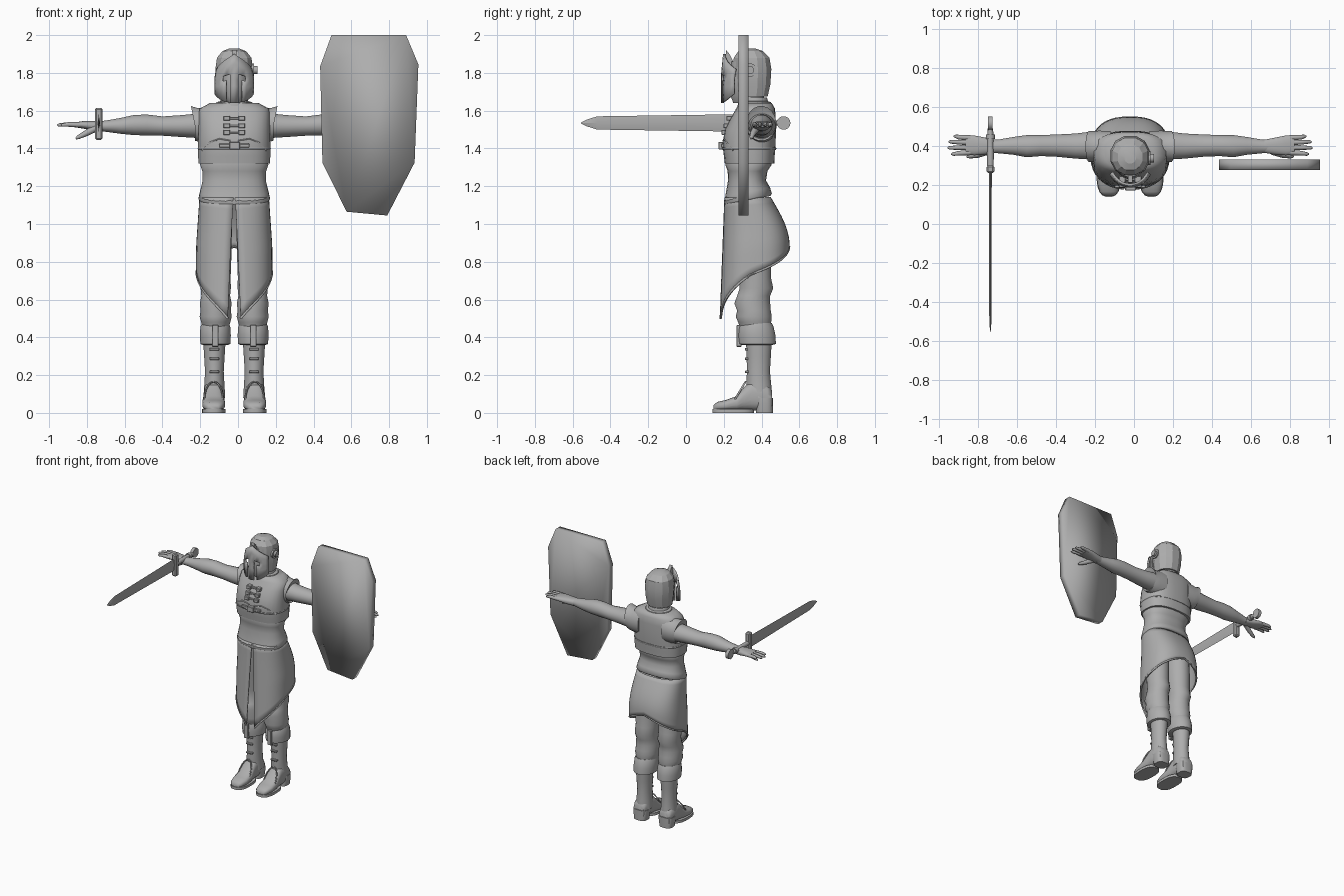
import bpy, bmesh, math
from math import sin, cos, pi, radians
from mathutils import Vector

if "Cube" in bpy.data.objects:
    bpy.data.objects.remove(bpy.data.objects["Cube"])

CX = -0.02                      # body's mirror plane
SIDES = (("right", -1), ("left", 1))

grey = bpy.data.materials.new("plain grey")
grey.use_nodes = True
grey.diffuse_color = (0.42, 0.42, 0.42, 1)
grey.node_tree.nodes["Principled BSDF"].inputs["Base Color"].default_value = grey.diffuse_color


def finish(name, bm, smooth=40, thick=0):
    bmesh.ops.recalc_face_normals(bm, faces=bm.faces)
    me = bpy.data.meshes.new(name)
    bm.to_mesh(me)
    bm.free()
    ob = bpy.data.objects.new(name, me)
    bpy.context.collection.objects.link(ob)
    me.materials.append(grey)
    if thick:
        mod = ob.modifiers.new("thickness", "SOLIDIFY")
        mod.thickness, mod.offset = thick, 0
    bpy.ops.object.select_all(action="DESELECT")
    ob.select_set(True)
    bpy.context.view_layer.objects.active = ob
    bpy.ops.object.shade_smooth_by_angle(angle=radians(smooth))


def skin(bm, rings, closed=True, skip=()):
    rows = [[bm.verts.new(p) for p in r] for r in rings]
    n = len(rows[0])
    for i, (a, b) in enumerate(zip(rows, rows[1:])):
        for j in range(n if closed else n - 1):
            if (i, j) not in skip:
                k = (j + 1) % n
                bm.faces.new((a[j], a[k], b[k], b[j]))
    if closed:
        bm.faces.new(rows[0])
        bm.faces.new(rows[-1])


def loft(name, axis, sections, n=20, p=2, smooth=40, bend=None):
    """Sections: position on axis, then min and max along each other axis."""
    rings = []
    for t, u0, u1, v0, v1 in sections:
        ring = []
        for k in range(n):
            a = 2 * pi * (k + 0.5) / n
            c, s = (math.copysign(abs(q) ** (2 / p), q) for q in (cos(a), sin(a)))
            co = [(u0 + u1) / 2 + c * (u1 - u0) / 2, (v0 + v1) / 2 + s * (v1 - v0) / 2]
            co.insert("xyz".index(axis), t)
            ring.append(bend(co) if bend else co)
        rings.append(ring)
    bm = bmesh.new()
    skin(bm, rings)
    finish(name, bm, smooth)


def box(name, lo, hi, bevel=0.003):
    bm = bmesh.new()
    bmesh.ops.create_cube(bm, size=1)
    for v in bm.verts:
        v.co = [(a + b) / 2 + c * (b - a) for a, b, c in zip(lo, hi, v.co)]
    bmesh.ops.bevel(bm, geom=bm.edges[:], offset=bevel, segments=1, affect="EDGES")
    finish(name, bm, 30)


def tube(name, pts, radii, n=8):
    pts = [Vector(p) for p in pts]
    rings = []
    for i, q in enumerate(pts):
        d = (pts[min(i + 1, len(pts) - 1)] - pts[max(i - 1, 0)]).normalized()
        u = d.cross(Vector((0, 0, 1)) if abs(d.z) < 0.9 else Vector((0, 1, 0))).normalized()
        w = d.cross(u)
        r = radii[i] if isinstance(radii, (list, tuple)) else radii
        rings.append([q + r * (u * cos(2 * pi * k / n) + w * sin(2 * pi * k / n)) for k in range(n)])
    bm = bmesh.new()
    skin(bm, rings)
    finish(name, bm, 60)


def prism(name, pts, axis, lo, hi, smooth=30):
    bm = bmesh.new()
    skin(bm, [[(t, *p) if axis == "x" else (p[0], t, p[1]) for p in pts] for t in (lo, hi)])
    finish(name, bm, smooth)


def body(name, rows, **kw):
    """Centred loft: z, half width, front y, back y."""
    loft(name, "z", [(z, CX - w, CX + w, f, b) for z, w, f, b in rows], **kw)


# Torso garments
body("bodice", [(1.32, .19, .205, .468), (1.36, .192, .2, .47), (1.42, .192, .192, .475),
                (1.5, .19, .205, .477), (1.56, .19, .235, .475), (1.61, .185, .265, .472),
                (1.64, .13, .28, .455)], n=28, p=2.6, smooth=60)
body("under_bust_band", [(1.392, .192, .193, .476), (1.398, .195, .189, .479),
                         (1.404, .193, .19, .478)], n=28, p=2.6)
body("waist_sash", [(1.125, .183, .205, .448), (1.135, .19, .199, .455), (1.17, .182, .207, .446),
                    (1.23, .168, .222, .424), (1.28, .17, .22, .432), (1.315, .182, .207, .455),
                    (1.33, .172, .212, .45)], n=28, p=2.4, smooth=60,
     bend=lambda c: (c[0], c[1], c[2] + (.2 * (c[1] - .33) if c[2] < 1.2 else 0)))
body("collar", [(1.61, .115, .27, .46), (1.645, .095, .275, .45), (1.65, .075, .285, .435),
                (1.67, .07, .28, .43)])
body("neck", [(1.6, .065, .28, .42), (1.7, .06, .28, .41)])
body("head", [(1.64, .03, .25, .34), (1.68, .065, .235, .4), (1.76, .08, .23, .42),
              (1.86, .075, .24, .41)])

# Split long skirt with a hem that drops towards the front
def skirt_point(a, z):
    f = min(1, max(0, (1.14 - z) / 0.26))
    front, back = .207 - .025 * (1.14 - z) / .64, .445 + .1 * sin(f * pi / 2)
    half = .18 + .018 * f
    c, s = (math.copysign(abs(q) ** .8, q) for q in (-cos(a), sin(a)))
    return Vector((CX + s * half, (front + back) / 2 + c * (back - front) / 2, z))

def hem(a):
    t = min(a, 2 * pi - a) / pi
    return .5 + .25 * min(1, t / .5) ** .8 + .13 * max(0, (t - .5) / .5)

def skirt_row(r):
    out = []
    for k in range(41):
        q = k / 40
        z = 1.14 - r * (1.14 - hem(q * 2 * pi))
        gap = .01 + .1 * r
        out.append(skirt_point(gap + q * (2 * pi - 2 * gap), z))
    return out

bm = bmesh.new()
skin(bm, [skirt_row(r / 10) for r in range(11)], closed=False)
finish("skirt", bm, 50, 0.008)
tube("skirt_hem", skirt_row(1), .007, 6)

for side, s in SIDES:
    X = lambda d: CX + s * d

    def limb(name, rows, c, **kw):
        """Vertical loft at offset c: z, half width, front y, back y."""
        loft(f"{side}_{name}", "z", [(z, X(c) - w, X(c) + w, f, b) for z, w, f, b in rows], **kw)

    # Legs
    limb("trouser", [(.45, .07, .285, .45), (.48, .078, .275, .452), (.51, .086, .262, .455),
                     (.54, .081, .27, .45), (.58, .085, .255, .447), (.62, .077, .27, .447),
                     (.66, .081, .283, .463), (.72, .08, .28, .45),
                     (.85, .085, .25, .45), (1.1, .088, .23, .44)], .098, smooth=60)
    limb("boot_cuff", [(.36, .068, .295, .46), (.365, .08, .28, .477), (.41, .083, .275, .475),
                       (.455, .08, .28, .465), (.475, .072, .29, .455)], .1)
    limb("boot_shaft", [(.08, .058, .33, .455), (.15, .054, .318, .452), (.22, .05, .322, .445),
                        (.3, .055, .32, .45), (.38, .06, .317, .455)], .105)
    loft(f"{side}_foot", "y", [(y, X(.109) - w, X(.109) + w, .012, h) for y, w, h in
         ((.145, .028, .04), (.165, .048, .058), (.21, .06, .068), (.27, .06, .09),
          (.31, .054, .14), (.35, .052, .17), (.43, .055, .15), (.455, .045, .12))],
         p=2.6, smooth=60)
    loft(f"{side}_sole", "z", [(z, X(.109) - .063, X(.109) + .063, .138, .36) for z in (.0, .02)], p=2.6)
    loft(f"{side}_heel", "z", [(z, X(.109) - w, X(.109) + w, .37, .462) for z, w in
         ((0, .05), (.05, .058), (.08, .058))], p=3)
    box(f"{side}_cuff_flap", (X(.1) - .017, .268, .35), (X(.1) + .017, .295, .465))
    for i, z in enumerate((.21, .28, .33)):
        box(f"{side}_boot_strap_{i}", (X(.105) - .026, .312, z), (X(.105) + .026, .335, z + .014))
    tube(f"{side}_toe_seam", [(X(.109) + .05 * cos(t), .315 - .06 * (1 - sin(t)), .065 + .1 * sin(t))
                              for t in (k * pi / 10 for k in range(11))], .005, 6)

    # Arms and hands
    def reach(name, rows, **kw):
        loft(f"{side}_{name}", "x", [(X(d), *r) for d, *r in rows], **kw)

    reach("arm", [(.12, .325, .475, 1.45, 1.6), (.2, .33, .475, 1.455, 1.585),
                  (.28, .335, .465, 1.46, 1.577), (.38, .345, .46, 1.467, 1.57),
                  (.46, .348, .457, 1.468, 1.58), (.53, .342, .457, 1.47, 1.578),
                  (.6, .355, .447, 1.477, 1.562), (.68, .363, .433, 1.488, 1.548),
                  (.71, .363, .433, 1.49, 1.545)], smooth=60)
    reach("sleeve", [(.1, .31, .478, 1.42, 1.63), (.16, .315, .48, 1.43, 1.62), (.19, .317, .478, 1.435, 1.614),
                     (.208, .318, .478, 1.44, 1.625), (.2, .33, .47, 1.45, 1.6)],
          bend=lambda c: (c[0] + s * max(0, c[2] - 1.52) * .2 * (abs(c[0] - CX) > .195), c[1], c[2]))
    reach("palm", [(.69, .365, .433, 1.49, 1.545), (.75, .355, .445, 1.495, 1.545),
                   (.8, .352, .455, 1.505, 1.545), (.845, .358, .453, 1.512, 1.538)], p=2.4)
    for i, (y, tip, spread) in enumerate(((.367, .918, -.004), (.393, .937, -.001),
                                          (.418, .932, .002), (.442, .905, .004))):
        tube(f"{side}_finger_{i}", [(X(.82), y, 1.525), (X(.88), y + spread, 1.527),
                                    (X(tip - .01), y + 2 * spread, 1.524), (X(tip), y + 2 * spread, 1.523)],
             [.014, .012, .009, .004])
    tube(f"{side}_thumb", [(X(.73), .375, 1.51), (X(.785), .355, 1.48), (X(.825), .347, 1.46),
                           (X(.838), .345, 1.452)], [.02, .016, .011, .005])

    # Chest fastenings, either side of the middle
    for i, z in enumerate((1.485, 1.52, 1.56)):
        box(f"{side}_clasp_{i}", (X(.04) - .018, .187 + .35 * (z - 1.485), z - .013),
            (X(.04) + .018, .25, z + .013))
    tube(f"{side}_chest_cord", [(X(.02), .197, 1.44), (X(.08), .203, 1.45), (X(.13), .217, 1.43),
                                (X(.17), .25, 1.39)], .005, 6)

for i, z in enumerate((1.485, 1.52, 1.56)):
    box(f"clasp_bar_{i}", (CX - .04, .197 + .35 * (z - 1.485), z - .006), (CX + .04, .25, z + .006))
box("belt_buckle", (CX - .025, .172, 1.395), (CX + .03, .2, 1.435))
box("belt_strap", (CX - .08, .185, 1.405), (CX + .08, .21, 1.425))

# Helmet: faceted dome, visor shell with eye slots, one round hinge
body("helmet_dome", [(1.675, .088, .26, .435), (1.74, .097, .25, .45), (1.82, .103, .245, .455),
                     (1.88, .094, .25, .445), (1.915, .065, .275, .41), (1.928, .03, .31, .37)],
     n=12, p=2.2, smooth=20)
rings = []
for h in (0, .35, .5, .62, .8, 1):
    ring = []
    for k in range(13):
        t = (k - 6) / 6
        a = t * radians(66)
        low, high = 1.64 + .05 * abs(t) ** 2, 1.9 - .08 * abs(t)
        lean = .025 * max(0, h - .6)
        ring.append((CX + (.11 - lean) * sin(a), .3 - .108 * cos(a) + lean, low + h * (high - low)))
    rings.append(ring)
bm = bmesh.new()
skin(bm, rings, closed=False, skip={(0, 4), (0, 7), (1, 4), (1, 7), (2, 3), (2, 4), (2, 7), (2, 8)})
finish("visor", bm, 20, 0.012)
prism("visor_peak", [(.198, 1.8), (.213, 1.92), (.23, 1.9), (.25, 1.86), (.22, 1.8)],
      "x", CX - .012, CX + .012)
for part, r, x in (("plate", .036, .095), ("pin", .022, .112)):
    tube(f"visor_hinge_{part}", [(.06, .338, 1.815), (x - .01, .338, 1.815)], r, 14)

# Shield
prism("shield", [(.495, 2), (.89, 2), (.955, 1.845), (.935, 1.325), (.79, 1.045), (.575, 1.065),
                 (.447, 1.325), (.435, 1.835)], "y", .278, .33, smooth=180)

# Sword
SX, SZ = -.737, 1.535
bm = bmesh.new()
skin(bm, [[(SX - w, y, SZ), (SX, y, SZ + h), (SX + w, y, SZ), (SX, y, SZ - h)] for y, w, h in
          ((.28, .007, .046), (-.47, .006, .035), (-.525, .004, .018), (-.555, .001, .003))])
finish("sword_blade", bm, 20)
box("sword_guard", (SX - .02, .262, 1.445), (SX + .02, .3, 1.615), .008)
tube("sword_grip", [(SX, y, SZ) for y in (.29, .36, .44, .49)], [.016, .018, .016, .014], 10)
tube("sword_grip_ring", [(SX, .435, SZ), (SX, .46, SZ)], .023, 10)
tube("sword_pommel", [(SX - .012, .517, SZ), (SX + .012, .517, SZ)], .036, 14)
